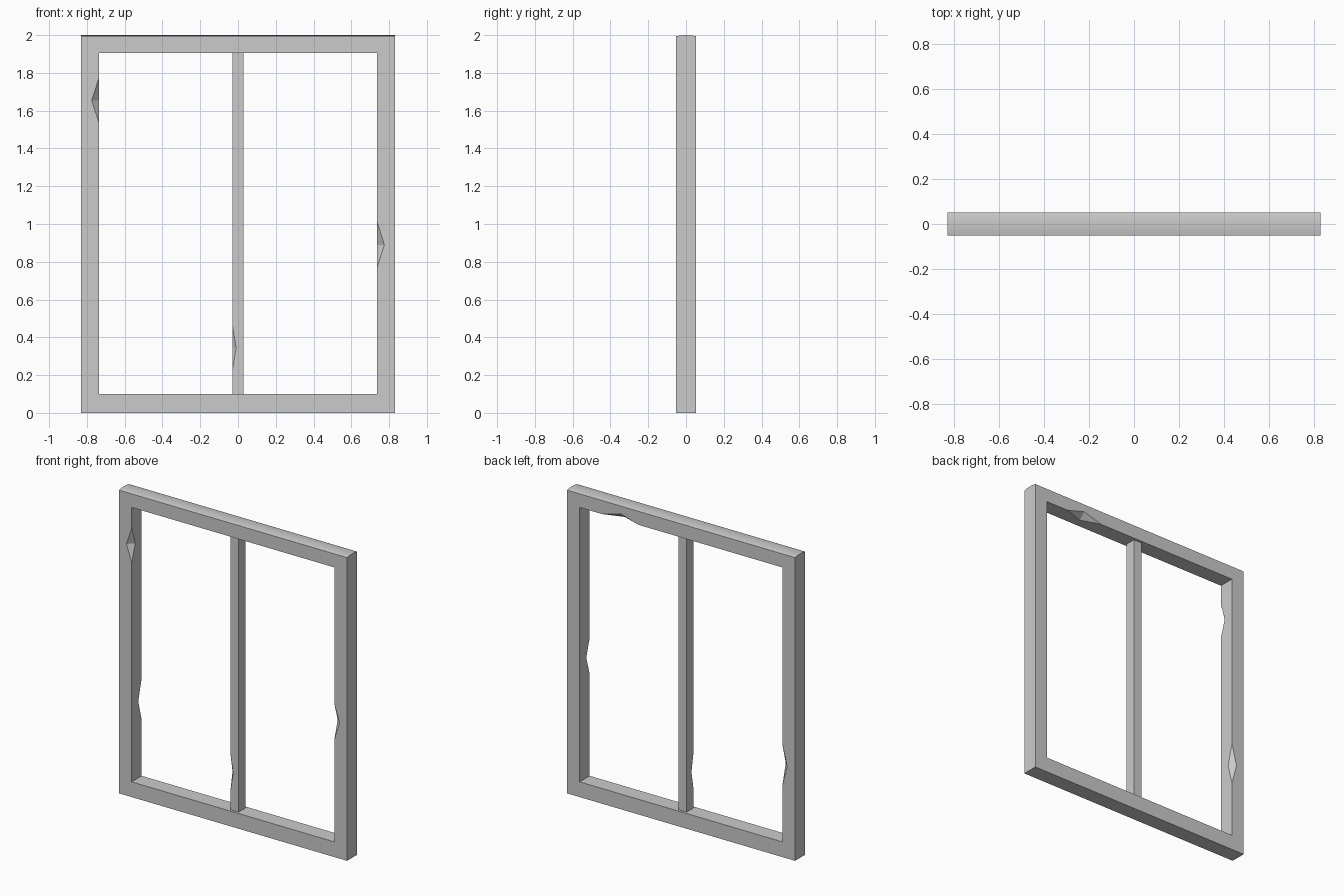
import bpy, bmesh, math
from mathutils import Vector

if "Cube" in bpy.data.objects:
    bpy.data.objects.remove(bpy.data.objects["Cube"])

W, H, D = 0.83, 2.0, 0.052        # frame half width, height, half depth
IX, Z0, Z1 = 0.737, 0.10, 1.905   # opening
MX, MD = 0.03, 0.036              # mullion half width, half depth
CROWN = 0.006                     # slight rise along the top rail


def finish(name, bm):
    bmesh.ops.recalc_face_normals(bm, faces=bm.faces)
    me = bpy.data.meshes.new(name)
    bm.to_mesh(me)
    bm.free()
    ob = bpy.data.objects.new(name, me)
    bpy.context.collection.objects.link(ob)
    return ob


def prism_x(name, profile, x):
    """Extrude a closed (y, z) profile from -x to x."""
    bm = bmesh.new()
    face = bm.faces.new([bm.verts.new((-x, y, z)) for y, z in profile])
    ext = bmesh.ops.extrude_face_region(bm, geom=[face])
    verts = [v for v in ext["geom"] if isinstance(v, bmesh.types.BMVert)]
    bmesh.ops.translate(bm, verts=verts, vec=(2 * x, 0, 0))
    return finish(name, bm)


def box(name, x, y, z0, z1):
    return prism_x(name, [(-y, z0), (y, z0), (y, z1), (-y, z1)], x)


def cut(ob, cutter):
    cutter.hide_render = True
    mod = ob.modifiers.new("cut", "BOOLEAN")
    mod.operation, mod.solver, mod.object = "DIFFERENCE", "EXACT", cutter
    bpy.context.view_layer.objects.active = ob
    bpy.ops.object.modifier_apply(modifier=mod.name)
    bpy.data.objects.remove(cutter)


def chip(ob, edge_point, along, a, b):
    """Nick an edge with an octahedron centred on it."""
    p = Vector(edge_point)
    bm = bmesh.new()
    for v in (along, a, b):
        bm.verts.new(p + Vector(v))
        bm.verts.new(p - Vector(v))
    bmesh.ops.convex_hull(bm, input=bm.verts)
    cut(ob, finish("chip_cutter", bm))


# Outer frame with a gently crowned top
crown = [(D * math.cos(math.pi * i / 8), 0) for i in range(9)]
crown = [(y, H - CROWN * (y / D) ** 2) for y, _ in crown]
frame = prism_x("window_frame", [(-D, 0), (D, 0)] + crown, W)
cut(frame, box("opening_cutter", IX, 0.2, Z0, Z1))

# Centre mullion
mullion = box("centre_mullion", MX, MD, Z0, Z1)

# Splintered chips on the inner edges
chip(frame, (-IX, -D, 1.655), (0, 0, 0.115), (0.038, 0, 0), (0, 0.036, 0))
chip(frame, (IX, -D, 0.89), (0, 0, 0.12), (0.038, 0, 0), (0, 0.036, 0))
chip(frame, (-IX, D, 0.605), (0, 0, 0.14), (0.036, 0, 0), (0, 0.036, 0))
chip(frame, (0.44, D, Z1), (0.135, 0, 0), (0, 0, 0.038), (0, 0.045, 0))
chip(mullion, (-MX, -MD, 0.345), (0, 0, 0.125), (0.02, 0, 0), (0, 0.022, 0))

# Smooth only the shallow crown
bpy.ops.object.select_all(action="DESELECT")
frame.select_set(True)
bpy.context.view_layer.objects.active = frame
bpy.ops.object.shade_smooth_by_angle(angle=math.radians(12))
